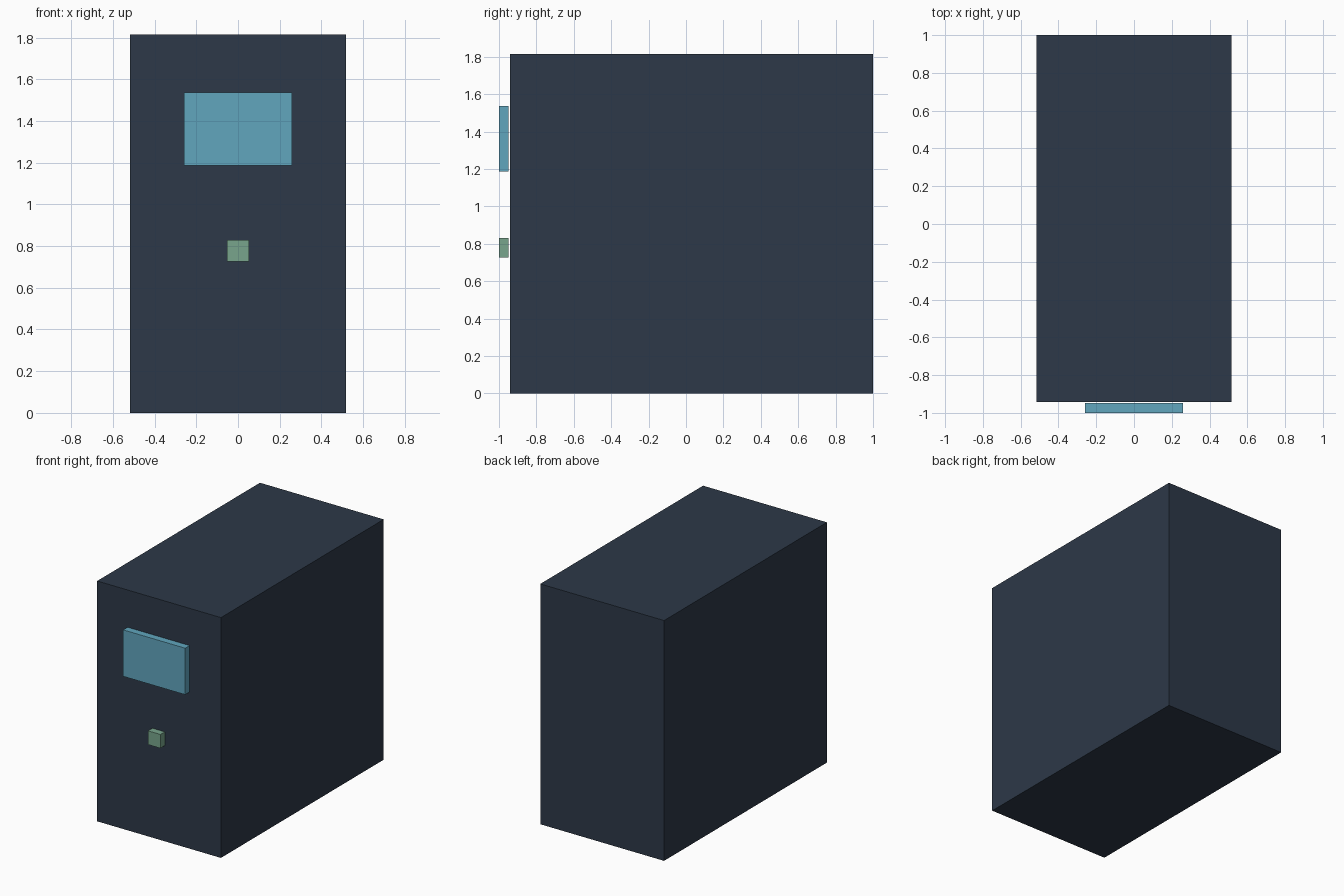
import bpy

if "Cube" in bpy.data.objects:
    bpy.data.objects.remove(bpy.data.objects["Cube"])


def material(name, rgb):
    mat = bpy.data.materials.new(name)
    mat.diffuse_color = (*rgb, 1.0)
    mat.use_nodes = True
    mat.node_tree.nodes["Principled BSDF"].inputs["Base Color"].default_value = mat.diffuse_color
    return mat


def box(name, lo, hi, mat):
    """Axis-aligned box between two opposite corners."""
    bpy.ops.mesh.primitive_cube_add(size=1, location=[(a + b) / 2 for a, b in zip(lo, hi)])
    obj = bpy.context.object
    obj.name = name
    obj.scale = [b - a for a, b in zip(lo, hi)]
    bpy.ops.object.transform_apply(location=False, rotation=False, scale=True)
    obj.data.materials.append(mat)
    return obj


# Cabinet body
box("cabinet", (-0.517, -0.942, 0), (0.517, 1.0, 1.815), material("dark_slate", (0.026, 0.040, 0.065)))

# Display panel, floating just off the front face
box("display", (-0.259, -1.0, 1.186), (0.259, -0.948, 1.537), material("display_blue", (0.119, 0.381, 0.515)))

# Square indicator below the display
box("indicator", (-0.052, -1.0, 0.726), (0.052, -0.948, 0.83), material("indicator_green", (0.188, 0.376, 0.262)))
